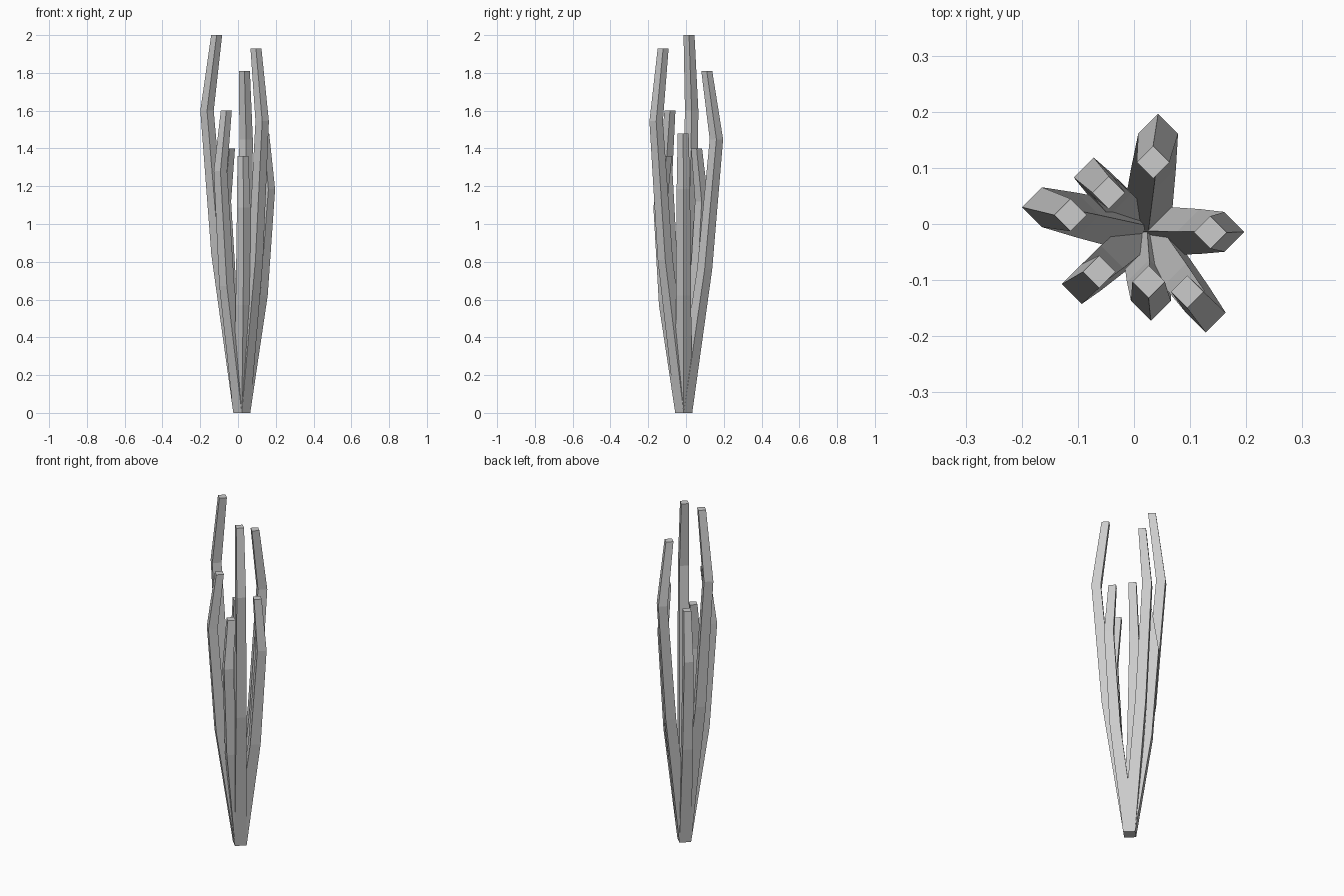
import bpy, bmesh
from math import cos, sin, pi

if "Cube" in bpy.data.objects:
    bpy.data.objects.remove(bpy.data.objects["Cube"])

BASE = (0.02, -0.012)

# height, bend centre (x, y), tip centre (x, y), how far out the lower kink sits
STALKS = [
    ("left",        2.00, (-0.164, 0.030), (-0.113, 0.016), 0.66),
    ("back",        1.81, (0.043, 0.161), (0.034, 0.110), 0.64),
    ("right",       1.48, (0.161, -0.014), (0.136, -0.015), 0.69),
    ("front_right", 1.93, (0.128, -0.158), (0.095, -0.121), 0.67),
    ("front",       1.36, (0.030, -0.137), (0.026, -0.103), 0.73),
    ("front_left",  1.60, (-0.093, -0.107), (-0.062, -0.085), 0.70),
    ("back_left",   1.40, (-0.072, 0.083), (-0.045, 0.056), 0.70),
]


def stalk(name, height, bend, tip, out):
    # four-sided stem lofted through base, kink, bend and tip
    kink = [b + (e - b) * out for b, e in zip(BASE, bend)]
    stations = [(BASE, 0, 0.045), (kink, 0.42 * height, 0.040),
                (bend, 0.80 * height, 0.0355), (tip, height, 0.029)]
    bm = bmesh.new()
    rings = [[bm.verts.new((c[0] + r * cos(k * pi / 2),
                            c[1] + r * sin(k * pi / 2), z)) for k in range(4)]
             for c, z, r in stations]
    for lo, hi in zip(rings, rings[1:]):
        for k in range(4):
            n = (k + 1) % 4
            bm.faces.new((lo[k], lo[n], hi[n], hi[k]))
    bm.faces.new(rings[0][::-1])
    bm.faces.new(rings[-1])
    mesh = bpy.data.meshes.new(name)
    bm.to_mesh(mesh)
    bm.free()
    bpy.context.collection.objects.link(bpy.data.objects.new(name, mesh))


# cluster of stalks sharing one root
for name, *shape in STALKS:
    stalk("stalk_" + name, *shape)
